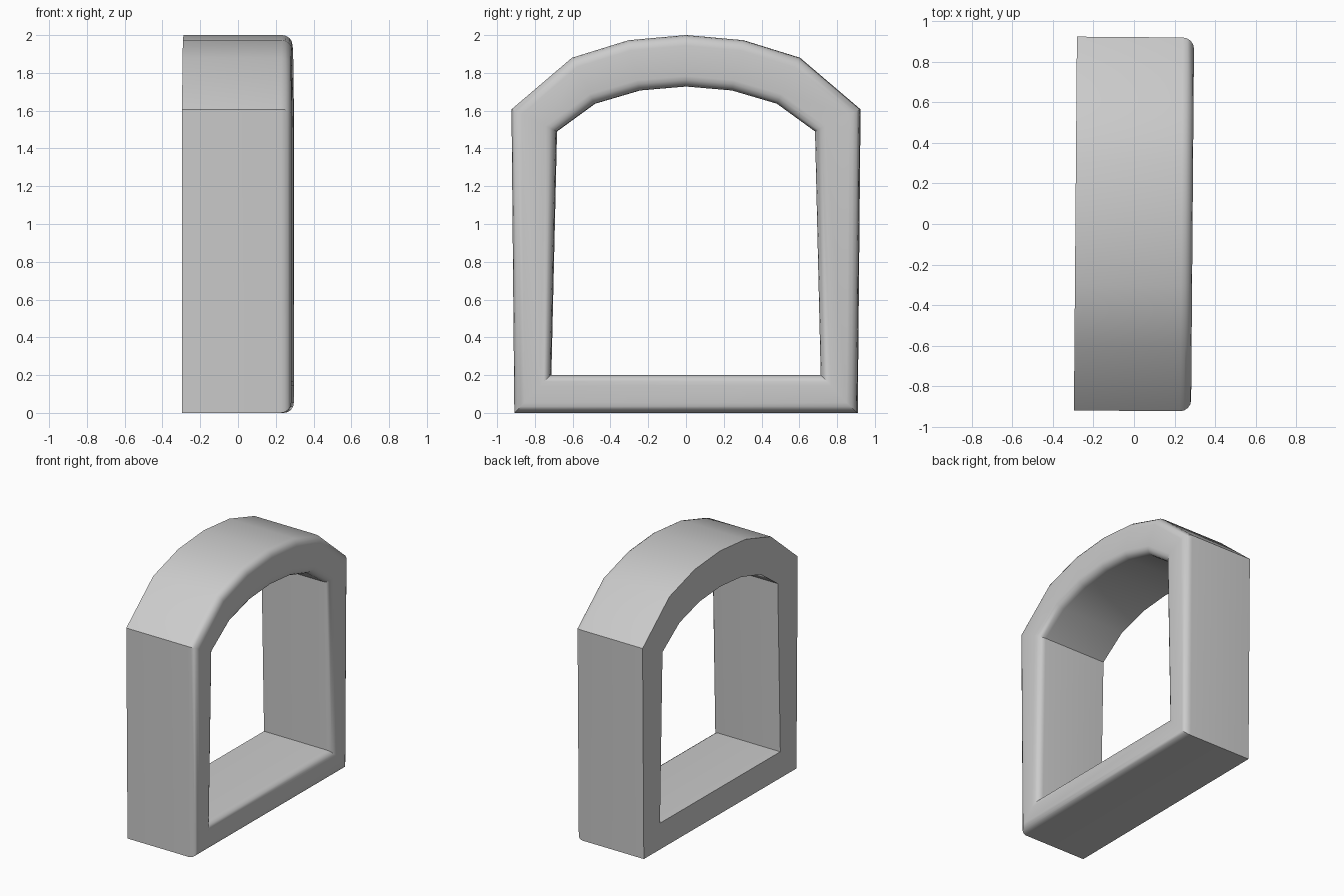
import bpy, bmesh
from mathutils import Matrix

if "Cube" in bpy.data.objects:
    bpy.data.objects.remove(bpy.data.objects["Cube"])

# Right half of each frame outline (y, z), from the sill up to the crown
OUTER = [(0.907, 0.0), (0.922, 1.607), (0.602, 1.88), (0.302, 1.973), (0, 2.0)]
INNER = [(0.715, 0.2), (0.685, 1.49), (0.483, 1.637), (0.245, 1.707), (0, 1.728)]
HALF_DEPTH = 0.289
ROUND = 0.055


def full_loop(half):
    return half + [(-y, z) for y, z in half[-2::-1]]


bm = bmesh.new()


def ring(half, x):
    return [bm.verts.new((x, y, z)) for y, z in full_loop(half)]


def bridge(a, b):
    n = len(a)
    for i in range(n):
        j = (i + 1) % n
        bm.faces.new((a[i], a[j], b[j], b[i]))


# Arched window frame: four outlines joined into a closed band
outer_back, outer_front = ring(OUTER, -HALF_DEPTH), ring(OUTER, HALF_DEPTH)
inner_back, inner_front = ring(INNER, -HALF_DEPTH), ring(INNER, HALF_DEPTH)
bridge(outer_back, outer_front)
bridge(outer_front, inner_front)
bridge(inner_front, inner_back)
bridge(inner_back, outer_back)
bmesh.ops.recalc_face_normals(bm, faces=bm.faces)

# Rounded rims on the +x face only
rims = []
for loop in (outer_front, inner_front):
    rims += [bm.edges.get((loop[i], loop[i - 1])) for i in range(len(loop))]
bmesh.ops.bevel(bm, geom=rims, offset=ROUND, offset_type='OFFSET', segments=4,
                profile=0.5, affect='EDGES', clamp_overlap=True)

# The frame is turned very slightly about the vertical
bmesh.ops.transform(bm, matrix=Matrix.Rotation(-0.008, 4, 'Z'), verts=bm.verts)

mesh = bpy.data.meshes.new("arched_frame")
bm.to_mesh(mesh)
bm.free()
frame = bpy.data.objects.new("arched_frame", mesh)
bpy.context.collection.objects.link(frame)
bpy.context.view_layer.objects.active = frame
frame.select_set(True)
bpy.ops.object.shade_smooth_by_angle(angle=0.6)
